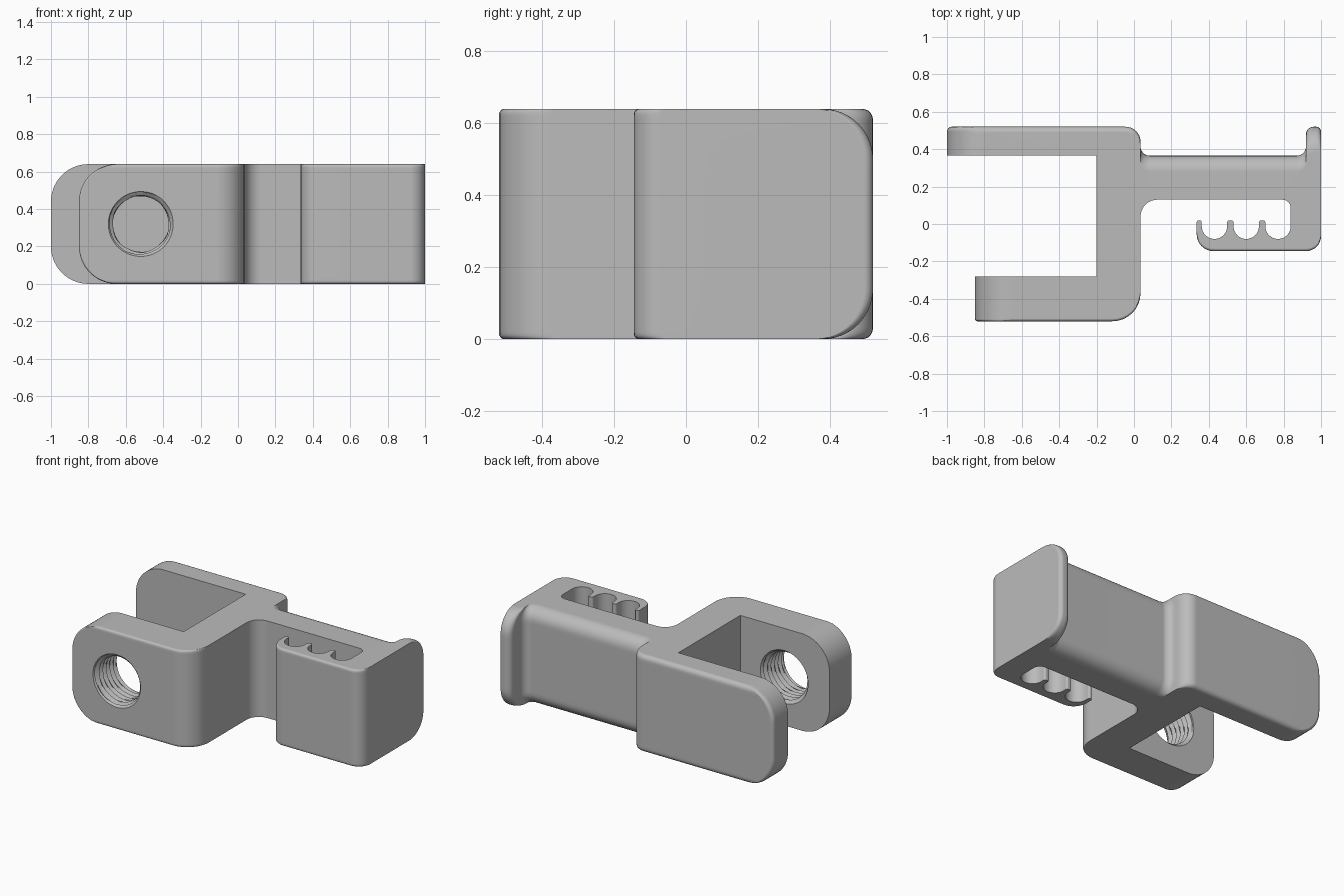
import bpy
import math
from mathutils import Vector

cube = bpy.data.objects.get("Cube")
if cube:
    bpy.data.objects.remove(cube)

HEIGHT = 0.64
END_ROUND = 0.2


def inset(z, radius):
    """How far a rounded edge of this radius pulls the outline in at height z."""
    gap = max(0, radius - min(z, HEIGHT - z))
    return radius - math.sqrt(max(0, radius ** 2 - gap ** 2))


def fillet(before, corner, after, radius, steps=8):
    """Points of an arc that rounds one outline corner."""
    if radius == 0:
        return [corner]
    a, b = (before - corner).normalized(), (after - corner).normalized()
    half = a.angle(b) / 2
    centre = corner + (a + b).normalized() * radius / math.sin(half)
    start = corner + a * radius / math.tan(half) - centre
    end = corner + b * radius / math.tan(half) - centre
    sweep = start.angle(end)
    return [centre + (start * math.sin(sweep * (1 - i / steps))
                      + end * math.sin(sweep * i / steps)) / math.sin(sweep)
            for i in range(steps + 1)]


def cradle():
    """Three round pockets with rounded fins between them."""
    corners, r = [], 0.068
    for i, cx in enumerate((0.77, 0.60, 0.43)):
        if i:
            corners.append((cx + r, 0.02, 0.013))
        for k in range(17):
            a = -math.pi * k / 16
            corners.append((cx + r * math.cos(a), -0.012 + r * math.sin(a), 0))
        corners.append((cx - r, 0.02, 0.012))
    return corners + [(0.335, 0.02, 0.012)]


def outline(z):
    """Rounded plan outline of the bracket at height z."""
    end = inset(z, END_ROUND)
    edge = inset(z, 0.015)
    back = 0.52 - inset(z, 0.03)
    bar = 0.365 - inset(z, 0.085)
    lip = 0.52 - inset(z, 0.14)
    corners = [
        # clevis: back arm, web, front arm
        (-1 + end, back, 0.025), (-1 + end, 0.365, 0),
        (-0.2, 0.365, 0), (-0.2, -0.28, 0),
        (-0.85 + end, -0.28, 0), (-0.85 + end, -0.52 + edge, 0.012),
        (0.035, -0.52 + edge, 0.15), (0.035, 0.13, 0.09),
        # front of bar and cradle
        (0.838, 0.13, 0.045), *cradle(),
        (0.335, -0.145 + edge, 0.09), (1, -0.145 + edge, 0.08),
        # lip and rounded back of bar
        (1, lip, 0.025), (0.92, lip, 0.04),
        (0.92, bar, 0.05), (0.035, bar, 0.05), (0.035, back, 0.08)]
    pts = [Vector(c[:2]) for c in corners]
    result = []
    for i, c in enumerate(corners):
        result += fillet(pts[i - 1], pts[i], pts[(i + 1) % len(pts)], c[2])
    return [(p.x, p.y, z) for p in result]


def loft(name, rings):
    """Closed solid through rings that share one point count."""
    n = len(rings[0])
    faces = [tuple(reversed(range(n))),
             tuple(range(n * (len(rings) - 1), n * len(rings)))]
    for j in range(len(rings) - 1):
        for i in range(n):
            k = (i + 1) % n
            faces.append((j * n + i, j * n + k, (j + 1) * n + k, (j + 1) * n + i))
    mesh = bpy.data.meshes.new(name)
    mesh.from_pydata([p for ring in rings for p in ring], [], faces)
    obj = bpy.data.objects.new(name, mesh)
    bpy.context.collection.objects.link(obj)
    return obj


# Bracket body, with height levels packed toward the rounded edges
low = [END_ROUND * (1 - math.cos(math.pi / 2 * i / 14)) for i in range(15)]
levels = low + [HEIGHT - d for d in reversed(low)]
body = loft("clevis_bracket", [outline(z) for z in levels])

# Screw thread cutter with a chamfer at both mouths
INNER, OUTER, PITCH, SIDES = 0.148, 0.175, 0.036, 48


def thread_ring(y):
    ring = []
    for i in range(SIDES):
        phase = (y / PITCH + i / SIDES) % 1
        r = INNER + (OUTER - INNER) * (1 - abs(2 * phase - 1))
        mouth = min(y + 0.52, -0.28 - y)
        r = OUTER if mouth < 0 else max(r, OUTER - mouth)
        a = -2 * math.pi * i / SIDES
        ring.append((-0.52 + r * math.cos(a), y, HEIGHT / 2 + r * math.sin(a)))
    return ring


cutter = loft("thread_cutter",
              [thread_ring(-0.553 + 0.0061 * i) for i in range(51)])
cutter.hide_render = True
cut = body.modifiers.new("threaded_hole", "BOOLEAN")
cut.operation = "DIFFERENCE"
cut.solver = "EXACT"
cut.object = cutter
bpy.context.view_layer.update()
graph = bpy.context.evaluated_depsgraph_get()
finished = bpy.data.meshes.new_from_object(body.evaluated_get(graph))
body.modifiers.clear()
body.data = finished
bpy.data.objects.remove(cutter)

# Plain grey plastic
grey = bpy.data.materials.new("plain_grey")
grey.use_nodes = True
colour = (0.5, 0.5, 0.5, 1)
grey.diffuse_color = colour
grey.node_tree.nodes["Principled BSDF"].inputs["Base Color"].default_value = colour
body.data.materials.clear()
body.data.materials.append(grey)

# Smooth curves while keeping the flat faces crisp
bpy.ops.object.select_all(action="DESELECT")
body.select_set(True)
bpy.context.view_layer.objects.active = body
bpy.ops.object.shade_smooth_by_angle(angle=math.radians(35))
normals = body.modifiers.new("flat_faces", "WEIGHTED_NORMAL")
normals.keep_sharp = True
